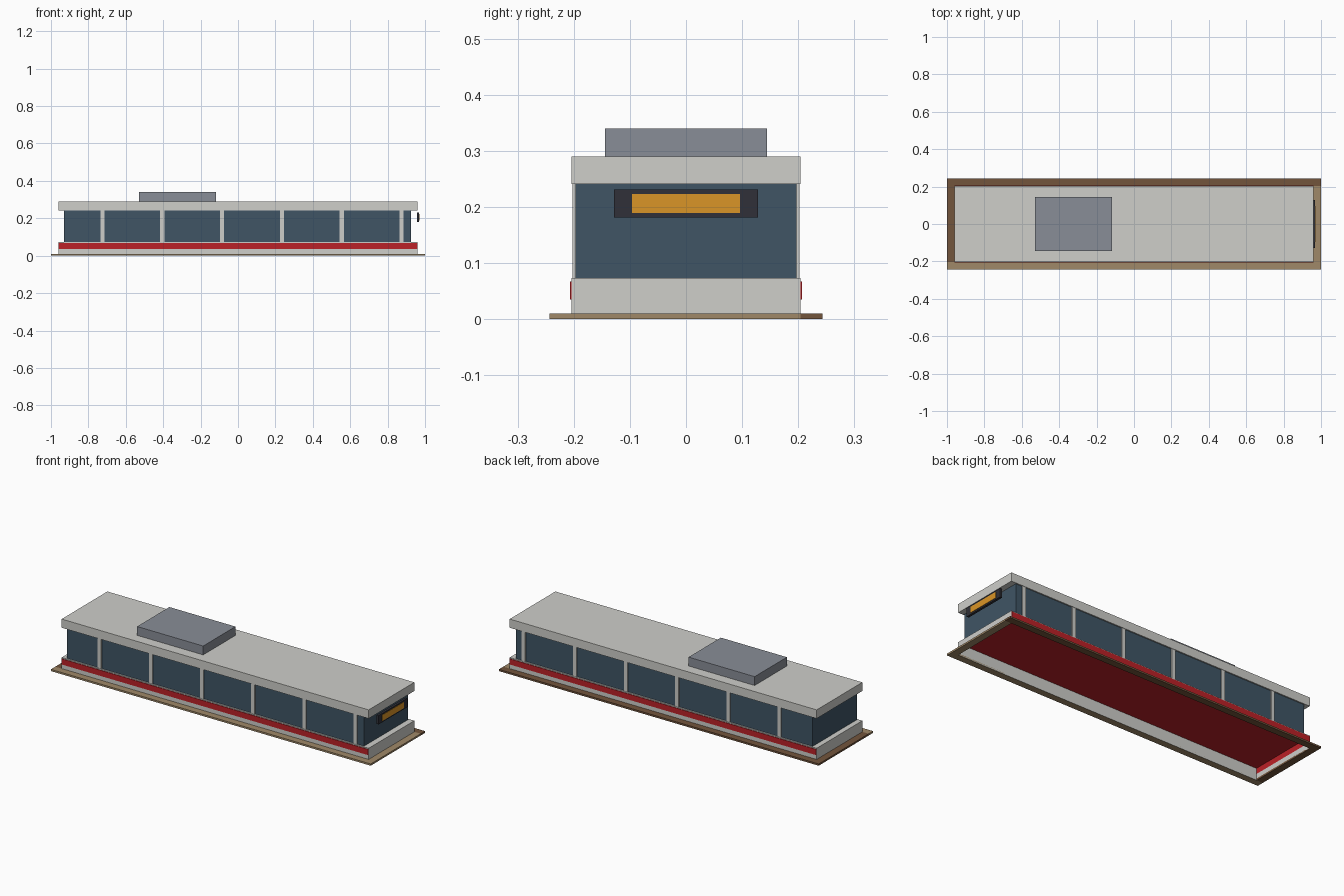
import bpy, bmesh

if "Cube" in bpy.data.objects:
    bpy.data.objects.remove(bpy.data.objects["Cube"])


def material(name, rgb):
    m = bpy.data.materials.new(name)
    m.diffuse_color = (*rgb, 1)
    m.use_nodes = True
    m.node_tree.nodes["Principled BSDF"].inputs["Base Color"].default_value = m.diffuse_color
    return m


CREAM = material("cream", (0.62, 0.62, 0.59))
RED = material("red", (0.50, 0.015, 0.02))
GLASS = material("glass", (0.05, 0.09, 0.13))
UNIT = material("unit_grey", (0.25, 0.27, 0.31))
DARK = material("dark", (0.03, 0.03, 0.04))
AMBER = material("amber", (0.70, 0.30, 0.02))
TAN = material("tan", (0.35, 0.25, 0.14))
BROWN = material("brown", (0.17, 0.09, 0.045))


def box(name, x, y, z, mat, open_bottom=False):
    """Box spanning the given (min, max) ranges."""
    bm = bmesh.new()
    bmesh.ops.create_cube(bm, size=1)
    for v in bm.verts:
        v.co = [r[0] if c < 0 else r[1] for c, r in zip(v.co, (x, y, z))]
    if open_bottom:
        bm.normal_update()
        bmesh.ops.delete(bm, geom=[f for f in bm.faces if f.normal.z < -0.5],
                         context='FACES_ONLY')
    mesh = bpy.data.meshes.new(name)
    bm.to_mesh(mesh)
    bm.free()
    mesh.materials.append(mat)
    ob = bpy.data.objects.new(name, mesh)
    bpy.context.collection.objects.link(ob)
    return ob


# Ground frame: four flat strips around the open underside
box("frame_front", (-1, 1), (-0.243, -0.204), (0, 0.01), TAN)
box("frame_back", (-1, 1), (0.204, 0.243), (0, 0.01), BROWN)
box("frame_right", (0.96, 1), (-0.204, 0.204), (0, 0.01), TAN)
box("frame_left", (-1, -0.96), (-0.204, 0.204), (0, 0.01), BROWN)

# Lower body shell and coloured stripe, both open below
box("lower_body", (-0.96, 0.96), (-0.204, 0.204), (0, 0.073), CREAM, True)
box("stripe", (-0.959, 0.959), (-0.207, 0.207), (0.035, 0.067), RED, True)

# Window band and roof
box("window_band", (-0.93, 0.926), (-0.197, 0.197), (0.073, 0.241), GLASS)
box("roof", (-0.96, 0.96), (-0.204, 0.204), (0.241, 0.29), CREAM)
box("roof_unit", (-0.53, -0.117), (-0.144, 0.144), (0.29, 0.34), UNIT)

# Window pillars along both sides
for i in range(6):
    cx = -0.725 + 0.32 * i
    for side, y in (("front", (-0.202, -0.192)), ("back", (0.192, 0.202))):
        box(f"pillar_{side}_{i + 1}", (cx - 0.011, cx + 0.011), y, (0.073, 0.241), CREAM)

# Destination sign at the right end
box("sign_housing", (0.956, 0.969), (-0.128, 0.128), (0.181, 0.231), DARK)
box("sign_panel", (0.966, 0.971), (-0.096, 0.096), (0.189, 0.223), AMBER)
